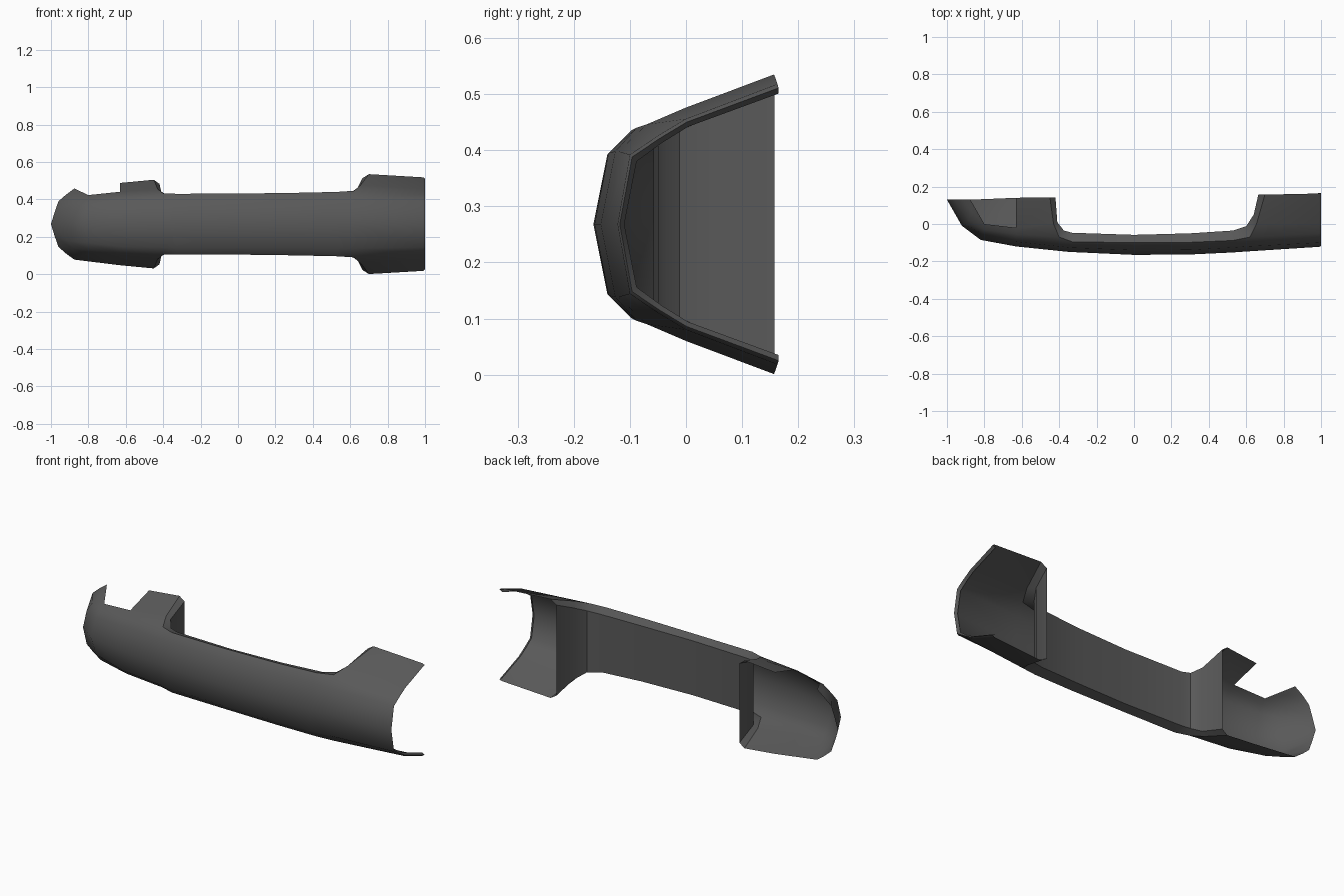
import bpy, bmesh

if "Cube" in bpy.data.objects:
    bpy.data.objects.remove(bpy.data.objects["Cube"])

ZC = 0.268  # height of the mirror plane
mat = bpy.data.materials.new("dark_plastic")
mat.diffuse_color = (0.1, 0.1, 0.1, 1)
mat.use_nodes = True
mat.node_tree.nodes["Principled BSDF"].inputs["Base Color"].default_value = mat.diffuse_color


def finish(bm, name, angle):
    bmesh.ops.remove_doubles(bm, verts=bm.verts[:], dist=0.0005)
    bmesh.ops.recalc_face_normals(bm, faces=bm.faces[:])
    if sum(f.normal.y * f.calc_area() for f in bm.faces) > 0:
        bmesh.ops.reverse_faces(bm, faces=bm.faces[:])
    me = bpy.data.meshes.new(name)
    bm.to_mesh(me)
    bm.free()
    me.materials.append(mat)
    ob = bpy.data.objects.new(name, me)
    bpy.context.collection.objects.link(ob)
    bpy.context.view_layer.objects.active = ob
    ob.select_set(True)
    bpy.ops.object.shade_smooth_by_angle(angle=angle)
    ob.select_set(False)


# Half sections from the front crest to the wing tip: (x, y, half height)
corner = (-.875, .13, .19)
left = [
    [(-1, .13, 0), (-.98, .13, .065), (-.96, .13, .122), (-.92, .132, .157), corner],
    [(-.92, -.01, 0), (-.905, 0, .09), (-.885, .02, .13), (-.87, .07, .168), corner],
    [(-.82, -.085, 0), (-.81, -.055, .1), (-.80, -.03, .137), (-.80, 0, .155), corner],
    [(-.63, -.12, 0), (-.63, -.095, .12), (-.63, -.055, .155), (-.63, -.02, .173), (-.63, .14, .22)],
    [(-.36, -.148, 0), (-.38, -.122, .125), (-.40, -.07, .164), (-.43, 0, .188), (-.45, .143, .237)],
]
grip = [
    [(-.33, -.15, 0), (-.33, -.127, .125), (-.33, -.095, .162)],
    [(0, -.165, 0), (0, -.14, .125), (0, -.1, .163)],
    [(.3, -.163, 0), (.3, -.138, .127), (.3, -.098, .167)],
    [(.53, -.152, 0), (.53, -.126, .13), (.53, -.088, .172)],
]
right = [
    [(.6, -.147, 0), (.61, -.12, .13), (.62, -.07, .178), (.655, 0, .208), (.70, .157, .267)],
    [(.99, -.122, 0), (.99, -.1, .124), (.99, -.05, .158), (.99, 0, .188), (.99, .163, .25)],
    # thin rolled lip at the open end
    [(1, -.118, 0), (1, -.096, .12), (1, -.047, .153), (1, .001, .182), (1, .165, .243)],
    [(.985, -.11, 0), (.985, -.088, .112), (.985, -.043, .145), (.985, .004, .174), (.985, .165, .233)],
]
cols = left + grip + right

# Outer shell, both halves, with a notch in the upper left wing
bm = bmesh.new()
for side in (1, -1):
    grid = [[bm.verts.new((x, y, ZC + side * h)) for x, y, h in c] for c in cols]
    for i, (a, b) in enumerate(zip(grid, grid[1:])):
        for r in range(min(len(a), len(b)) - 1):
            if side == 1 and i == 2 and r == 3:
                continue
            bm.faces.new((a[r], b[r], b[r + 1], a[r + 1]))
bmesh.ops.dissolve_degenerate(bm, edges=bm.edges[:], dist=0.0005)
finish(bm, "handle_shell", 0.9)

# Back of the grip: chamfer strips plus a panel curving into both legs
L, R = left[-1], right[0]
edge = [L[4], L[3], L[2]] + [c[2] for c in grip] + [R[2], R[3], R[4]]
panel = [(-.42, .143, .215), (-.41, .01, .172), (-.375, -.035, .15), (-.33, -.047, .146),
         (0, -.058, .147), (.3, -.05, .15), (.53, -.035, .156), (.60, -.012, .166),
         (.64, .05, .195), (.665, .158, .245)]
bm = bmesh.new()
rows = []
for path, s in ((edge, 1), (panel, 1), (panel, -1), (edge, -1)):
    rows.append([bm.verts.new((x, y, ZC + s * h)) for x, y, h in path])
for a, b in zip(rows, rows[1:]):
    for i in range(len(a) - 1):
        bm.faces.new((a[i], a[i + 1], b[i + 1], b[i]))
bmesh.ops.recalc_face_normals(bm, faces=bm.faces[:])
bmesh.ops.reverse_faces(bm, faces=bm.faces[:])
finish(bm, "grip_back", 0.6)

# The back panel must face rearwards
back = bpy.data.objects["grip_back"].data
back.flip_normals()
